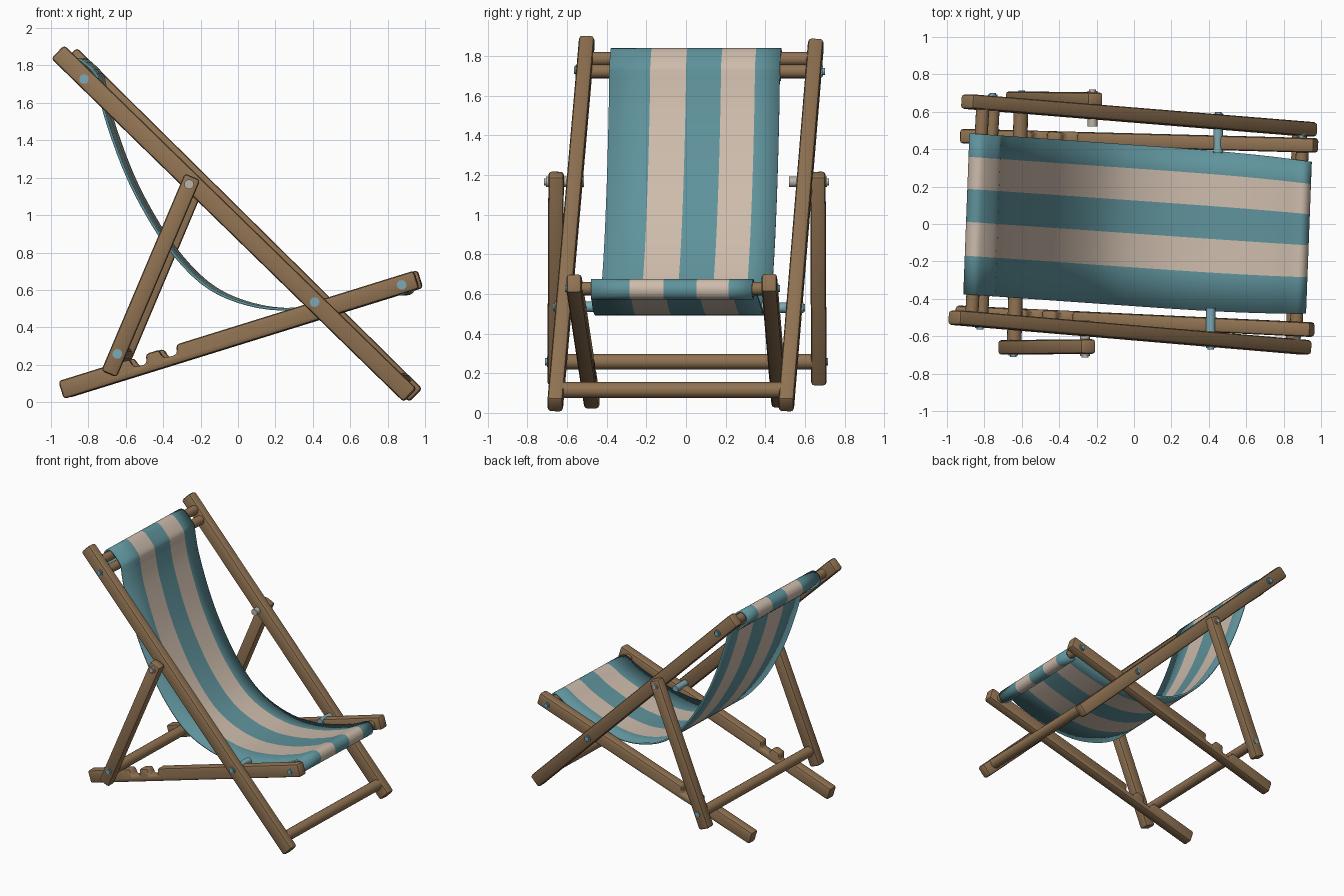
import bpy, bmesh, math
from mathutils import Vector, Matrix

cube = bpy.data.objects.get("Cube")
if cube:
    bpy.data.objects.remove(cube, do_unlink=True)


def material(name, rgb):
    m = bpy.data.materials.new(name)
    m.use_nodes = True
    m.diffuse_color = (*rgb, 1)
    m.node_tree.nodes["Principled BSDF"].inputs["Base Color"].default_value = (*rgb, 1)
    return m


WOOD = material("wood", (0.28, 0.17, 0.085))
TEAL = material("teal_canvas", (0.115, 0.29, 0.33))
CREAM = material("cream_canvas", (0.61, 0.50, 0.41))
STEEL = material("blue_steel", (0.20, 0.40, 0.46))
PALE = material("pale_steel", (0.50, 0.46, 0.40))
parts = []


def finish(bm, name, *mats):
    bmesh.ops.recalc_face_normals(bm, faces=bm.faces)
    mesh = bpy.data.meshes.new(name)
    bm.to_mesh(mesh)
    bm.free()
    for m in mats:
        mesh.materials.append(m)
    ob = bpy.data.objects.new(name, mesh)
    bpy.context.collection.objects.link(ob)
    parts.append(ob)
    return ob


def beam(name, a, b, thick, height, notches=()):
    """Rounded timber from a to b, with slots cut in its upper edge."""
    a, b = Vector(a), Vector(b)
    u = (b - a).normalized()
    s = Vector((0, 1, 0))
    s = (s - u * s.dot(u)).normalized()
    v = u.cross(s)
    h, length = height / 2, (b - a).length
    profile = [(0, -h), (length, -h), (length, h)]
    for start, end, depth in reversed(notches):
        profile += [(end, h), (end - 0.01, h - depth), (start + 0.01, h - depth), (start, h)]
    profile.append((0, h))
    bm = bmesh.new()
    face = bm.faces.new([bm.verts.new(a + u * p + v * q - s * thick / 2) for p, q in profile])
    new = bmesh.ops.extrude_face_region(bm, geom=[face])["geom"]
    bmesh.ops.translate(bm, vec=s * thick, verts=[g for g in new if isinstance(g, bmesh.types.BMVert)])
    bmesh.ops.recalc_face_normals(bm, faces=bm.faces)
    bmesh.ops.bevel(bm, geom=bm.edges[:], offset=0.017, segments=2, profile=0.5,
                    affect='EDGES', clamp_overlap=True)
    return finish(bm, name, WOOD)


def rod(name, a, b, radius, mat, sides=16):
    a, b = Vector(a), Vector(b)
    d = b - a
    bm = bmesh.new()
    place = Matrix.Translation((a + b) / 2) @ d.to_track_quat('Z', 'Y').to_matrix().to_4x4()
    bmesh.ops.create_cone(bm, cap_ends=True, segments=sides, radius1=radius, radius2=radius,
                          depth=d.length, matrix=place)
    return finish(bm, name, mat)


def bolt(name, x, y, z, side, mat, reach=0.1):
    """Bolt whose domed head ends at y on the outer side."""
    rod(name, (x, y - side * reach, z), (x, y - side * 0.008, z), 0.026, mat, 12)
    rod(name + "_cap", (x, y - side * 0.012, z), (x, y, z), 0.018, mat, 12)


# Long back rails, seat rails and props
slots = [(0.40, 0.49, 0.052), (0.565, 0.66, 0.052)]
beam("right_back_rail", (-0.963, -0.50, 1.872), (0.92, -0.66, 0.037), 0.078, 0.10)
beam("left_back_rail", (-0.895, 0.655, 1.858), (0.95, 0.505, 0.037), 0.078, 0.10)
beam("right_seat_rail", (-0.945, -0.475, 0.065), (0.955, -0.565, 0.655), 0.078, 0.10, slots)
beam("left_seat_rail", (-0.92, 0.47, 0.07), (0.975, 0.42, 0.658), 0.078, 0.10, slots)
beam("right_prop", (-0.69, -0.66, 0.15), (-0.243, -0.655, 1.205), 0.078, 0.09)
beam("left_prop", (-0.65, 0.67, 0.15), (-0.205, 0.665, 1.205), 0.078, 0.09)

# Round crossbars
rod("upper_top_bar", (-0.868, -0.50, 1.785), (-0.808, 0.64, 1.785), 0.035, WOOD)
rod("lower_top_bar", (-0.815, -0.50, 1.722), (-0.752, 0.64, 1.722), 0.035, WOOD)
rod("seat_front_bar", (0.868, -0.55, 0.627), (0.90, 0.41, 0.627), 0.034, WOOD)
rod("foot_bar", (0.85, -0.65, 0.115), (0.885, 0.50, 0.115), 0.04, WOOD)
rod("prop_bar", (-0.642, -0.68, 0.258), (-0.602, 0.69, 0.258), 0.039, WOOD)

# Bolts on the outer faces
bolt("right_top_bolt", -0.823, -0.565, 1.728, -1, STEEL)
bolt("left_top_bolt", -0.755, 0.70, 1.722, 1, STEEL)
bolt("right_pivot_bolt", 0.41, -0.67, 0.535, -1, STEEL, 0.22)
bolt("left_pivot_bolt", 0.45, 0.60, 0.53, 1, STEEL, 0.22)
bolt("right_seat_bolt", 0.875, -0.61, 0.627, -1, STEEL)
bolt("left_seat_bolt", 0.895, 0.475, 0.627, 1, STEEL)
bolt("right_prop_bolt", -0.262, -0.715, 1.165, -1, PALE, 0.2)
bolt("left_prop_bolt", -0.222, 0.72, 1.165, 1, PALE, 0.2)
bolt("right_prop_bar_bolt", -0.645, -0.71, 0.258, -1, STEEL)
bolt("left_prop_bar_bolt", -0.60, 0.715, 0.258, 1, STEEL)

# Canvas sling: wraps the top bars, sags, and wraps the front bar
path = [(-0.80, 1.68), (-0.84, 1.71), (-0.885, 1.76), (-0.885, 1.80), (-0.86, 1.826), (-0.82, 1.826),
        (-0.745, 1.755), (-0.73, 1.71), (-0.722, 1.66), (-0.69, 1.52), (-0.60, 1.265), (-0.50, 1.055),
        (-0.36, 0.832), (-0.18, 0.64), (0.01, 0.54), (0.24, 0.497), (0.50, 0.525), (0.74, 0.60),
        (0.86, 0.66), (0.905, 0.664), (0.928, 0.63), (0.918, 0.592), (0.885, 0.578), (0.85, 0.595)]


def smooth_path(pts, steps):
    pts = [Vector(p) for p in pts]
    out = []
    for i in range(len(pts) - 1):
        p0, p1, p2, p3 = pts[max(i - 1, 0)], pts[i], pts[i + 1], pts[min(i + 2, len(pts) - 1)]
        for k in range(steps):
            t = k / steps
            out.append(0.5 * (2 * p1 + (p2 - p0) * t + (2 * p0 - 5 * p1 + 4 * p2 - p3) * t * t
                              + (3 * p1 - p0 - 3 * p2 + p3) * t ** 3))
    return out + [pts[-1]]


bm = bmesh.new()
rows = []
for x, z in smooth_path(path, 4):
    half = 0.43 - 0.03 * max(0, x) ** 3
    row = []
    for f in (0, 0.146, 0.345, 0.55, 0.76, 1):
        across = half * (1 - 2 * f)
        row.append(bm.verts.new((x + 0.038 * across, across - 0.008 - 0.07 * x, z)))
    rows.append(row)
for r0, r1 in zip(rows, rows[1:]):
    for i in range(5):
        face = bm.faces.new((r0[i], r0[i + 1], r1[i + 1], r1[i]))
        face.material_index = i % 2
canvas = finish(bm, "canvas_sling", TEAL, CREAM)
solid = canvas.modifiers.new("thickness", 'SOLIDIFY')
solid.thickness = 0.014
solid.offset = 0

# Soft shading with crisp edges
bpy.ops.object.select_all(action='DESELECT')
for ob in parts:
    ob.select_set(True)
bpy.context.view_layer.objects.active = canvas
bpy.ops.object.shade_smooth_by_angle(angle=math.radians(40))
